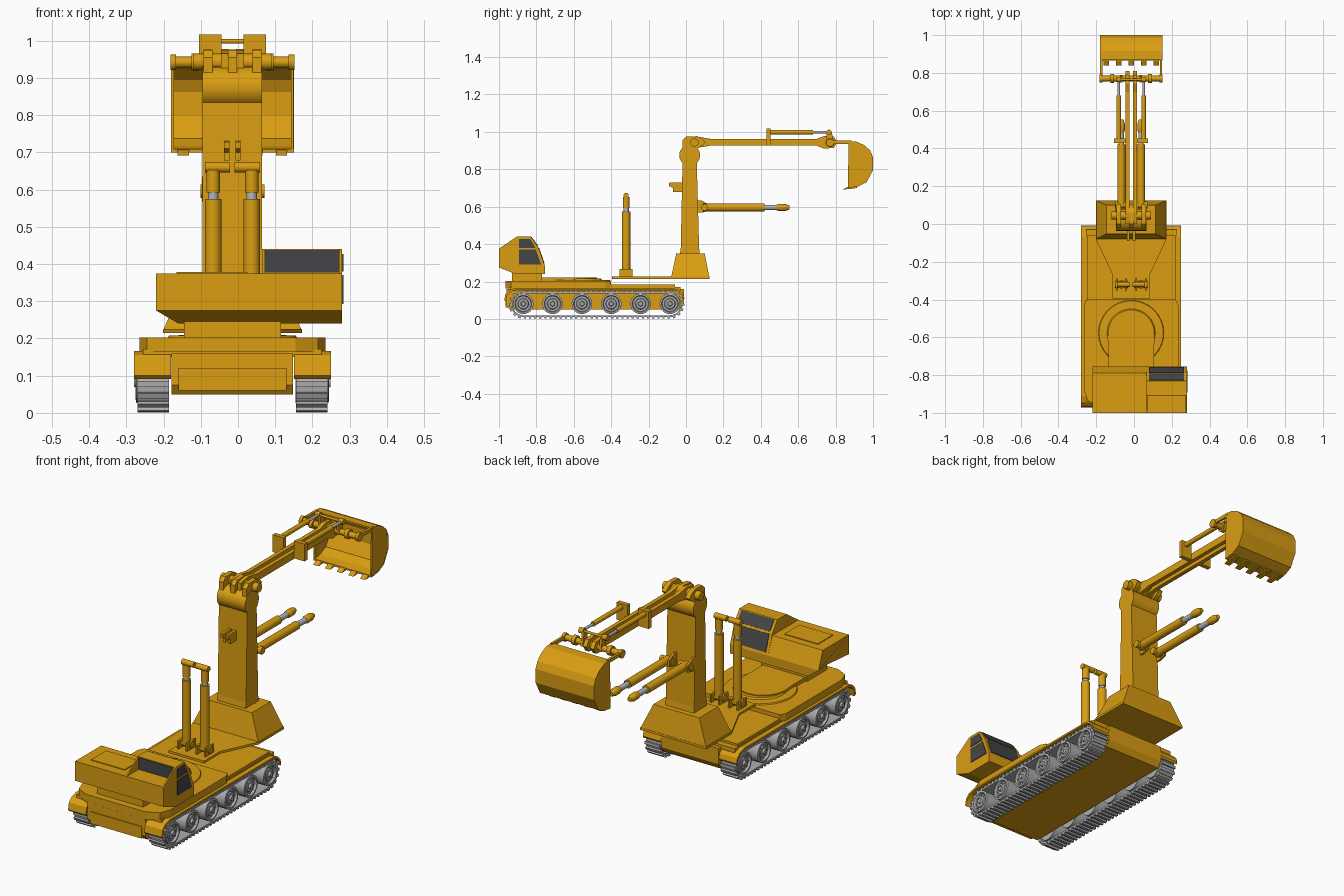
import bpy, bmesh, math
from mathutils import Vector

if "Cube" in bpy.data.objects:
    bpy.data.objects.remove(bpy.data.objects["Cube"])

CX = -0.015  # centre line of the machine


def mat(name, rgb):
    m = bpy.data.materials.new(name)
    m.diffuse_color = (*rgb, 1)
    m.use_nodes = True
    m.node_tree.nodes["Principled BSDF"].inputs["Base Color"].default_value = m.diffuse_color
    return m


YELLOW = mat("yellow_paint", (0.70, 0.34, 0.006))
STEEL = mat("track_steel", (0.42, 0.42, 0.43))
CHROME = mat("rod_metal", (0.45, 0.46, 0.50))
GLASS = mat("dark_glass", (0.06, 0.06, 0.065))


def finish(name, bm, m, smooth=False):
    bmesh.ops.recalc_face_normals(bm, faces=bm.faces)
    me = bpy.data.meshes.new(name)
    bm.to_mesh(me)
    bm.free()
    me.materials.append(m)
    ob = bpy.data.objects.new(name, me)
    ob.location.x = CX
    bpy.context.collection.objects.link(ob)
    if smooth:
        bpy.ops.object.select_all(action='DESELECT')
        ob.select_set(True)
        bpy.context.view_layer.objects.active = ob
        bpy.ops.object.shade_smooth_by_angle(angle=math.radians(35))
    return ob


def loft(name, a, b, m=YELLOW):
    """Closed solid between two equal rings of points."""
    bm = bmesh.new()
    va, vb = [bm.verts.new(p) for p in a], [bm.verts.new(p) for p in b]
    n = len(a)
    bm.faces.new(va)
    bm.faces.new(vb[::-1])
    for i in range(n):
        j = (i + 1) % n
        bm.faces.new((va[i], vb[i], vb[j], va[j]))
    return finish(name, bm, m)


def prism(name, pts, x0, x1, m=YELLOW):
    """Side (y, z) profile extruded across x."""
    return loft(name, [(x0, y, z) for y, z in pts], [(x1, y, z) for y, z in pts], m)


def slab(name, pts, z0, z1, m=YELLOW):
    """Plan (x, y) outline extruded up z."""
    return loft(name, [(x, y, z0) for x, y in pts], [(x, y, z1) for x, y in pts], m)


def box(name, x0, x1, y0, y1, z0, z1, m=YELLOW):
    return prism(name, [(y0, z0), (y1, z0), (y1, z1), (y0, z1)], x0, x1, m)


def lathe(name, p, axis, prof, m=YELLOW, n=24):
    """Revolve (radius, distance) profile around an axis starting at p."""
    d = Vector(axis)
    u = d.orthogonal().normalized()
    v = d.cross(u)
    bm = bmesh.new()
    rings = []
    for r, h in prof:
        rings.append([bm.verts.new(Vector(p) + d * h + (u * math.cos(t) + v * math.sin(t)) * r)
                      for t in (2 * math.pi * i / n for i in range(n))])
    for a, b in zip(rings, rings[1:]):
        for i in range(n):
            j = (i + 1) % n
            bm.faces.new((a[i], a[j], b[j], b[i]))
    bm.faces.new(rings[0])
    bm.faces.new(rings[-1])
    return finish(name, bm, m, True)


def bar(name, x0, x1, y, z, r, m=YELLOW):
    return lathe(name, (x0, y, z), (1, 0, 0), [(r, 0), (r, x1 - x0)], m)


# Hull, deck and swing ring
prism("hull", [(-.96, .075), (-.94, .05), (-.03, .05), (-.01, .08), (-.01, .16), (-.96, .16)], -.163, .163)
box("hull_front_plate", -.145, .145, -.965, -.95, .06, .12)
box("deck", -.24, .24, -.94, -.03, .15, .172)
box("rear_deck", -.235, .235, -.42, -.06, .165, .183)
slab("front_deck", [(-.235, -.40), (-.25, -.43), (-.25, -.88), (-.23, -.935), (-.17, -.965), (.17, -.965),
                    (.23, -.935), (.25, -.88), (.25, -.43), (.235, -.40)], .163, .203)
lathe("swing_ring", (0, -.577, .2), (0, 0, 1), [(.175, 0), (.17, .008), (.128, .009), (.122, .017)], n=32)
slab("swing_platform", [(-.12, -.93), (.12, -.93), (.12, -.66)] +
     [(.125 * math.cos(t), -.60 + .125 * math.sin(t)) for t in (math.pi * i / 10 for i in range(11))] +
     [(-.12, -.66)], .2, .222)
box("house_neck", -.13, .13, -.93, -.77, .2, .245)

# Running gear on both sides
R, ZC, Y0, Y1 = .065, .078, -.87, -.086
STRAIGHT, ARC = Y1 - Y0, math.pi * R


def track_point(s):
    """Position and outward direction along the track loop."""
    s %= 2 * (STRAIGHT + ARC)
    if s < STRAIGHT:
        return Y0 + s, ZC - R, -math.pi / 2
    s -= STRAIGHT
    if s < ARC:
        a = -math.pi / 2 + s / R
        return Y1 + R * math.cos(a), ZC + R * math.sin(a), a
    s -= ARC
    if s < STRAIGHT:
        return Y1 - s, ZC + R, math.pi / 2
    a = math.pi / 2 + (s - STRAIGHT) / R
    return Y0 + R * math.cos(a), ZC + R * math.sin(a), a


N = 72
fender = [(-.972, .10), (-.965, .135), (-.945, .155), (-.91, .166), (-.07, .166), (-.035, .155), (-.015, .135), (-.008, .11)]
for s, side in ((-1, "left"), (1, "right")):
    bm = bmesh.new()
    for i in range(N):
        step = 2 * (STRAIGHT + ARC) / N
        # a thin link followed by a raised grouser
        for s0, s1, lo, hi in ((0, 1, -.006, .003), (.1, .55, 0, .012)):
            vs = []
            for x in (.171, .255):
                for f, h in ((s0, lo), (s1, lo), (s1, hi), (s0, hi)):
                    y, z, a = track_point((i + f) * step)
                    vs.append(bm.verts.new((s * x, y + h * math.cos(a), z + h * math.sin(a))))
            for q in ((0, 1, 2, 3), (4, 5, 6, 7), (0, 1, 5, 4), (1, 2, 6, 5), (2, 3, 7, 6), (3, 0, 4, 7)):
                bm.faces.new([vs[k] for k in q])
    finish(side + "_track", bm, STEEL)
    prism(side + "_fender", fender + [(y * .985 - .005, z - .009) for y, z in fender[::-1]], s * .165, s * .265)
    for i in range(6):
        y = Y0 + STRAIGHT * i / 5
        lathe(f"{side}_wheel_{i}", (s * .17, y, ZC + .003), (s, 0, 0),
              [(.055, 0), (.055, .088), (.045, .09), (.041, .078), (.03, .078), (.026, .084), (.014, .084), (.011, .094)], STEEL)
        for k in range(8):
            a = k * math.pi / 4
            lathe(f"{side}_wheel_{i}_bolt_{k}", (s * .245, y + .035 * math.cos(a), ZC + .003 + .035 * math.sin(a)),
                  (s, 0, 0), [(.004, 0), (.004, .008)], STEEL, 6)

# Engine house with a chamfered lower left edge
house = prism("engine_house", [(-1, .275), (-1, .375), (-.79, .375), (-.755, .285), (-.755, .24), (-.91, .24)], -.205, .295)
for v in house.data.vertices:
    if v.co.z < .25 and v.co.x < 0:
        v.co.x += .06
box("roof_panel", -.15, .04, -.95, -.83, .374, .379)

# Cab and windows
prism("cab", [(-.905, .24), (-.905, .44), (-.83, .44), (-.79, .385), (-.755, .285), (-.755, .24)], .08, .295)
for x in (.08, .288):
    prism("cab_rear_fin", [(-1, .375), (-.905, .44), (-.905, .375)], x, x + .007)
box("cab_rear_window", .088, .287, -.909, -.903, .377, .437, GLASS)
prism("side_window_upper", [(-.893, .38), (-.805, .38), (-.832, .427), (-.893, .427)], .29, .298, GLASS)
prism("side_window_lower", [(-.893, .292), (-.775, .292), (-.803, .37), (-.893, .37)], .29, .298, GLASS)
for name, a, b in (("upper", (-.828, .437), (-.793, .389)), ("lower", (-.788, .379), (-.759, .297))):
    n = Vector((a[1] - b[1], b[0] - a[0])).normalized() * .003
    prism("windshield_" + name, [a, b, (b[0] + n.x, b[1] + n.y), (a[0] + n.x, a[1] + n.y)], .095, .28, GLASS)

# Boom foot and boom
slab("boom_base_plate", [(-.1, -.395), (.1, -.395), (.1, -.265), (.187, -.08), (.187, .125), (-.187, .125),
                         (-.187, -.08), (-.1, -.265)], .214, .226)
loft("boom_foot", [(-.187, -.08, .22), (.187, -.08, .22), (.187, .125, .22), (-.187, .125, .22)],
     [(-.13, -.052, .35), (.13, -.052, .35), (.13, .1, .35), (-.13, .1, .35)])
prism("boom", [(-.045, .25), (-.028, .38), (-.018, .86), (.057, .86), (.07, .38), (.085, .25)], -.08, .08)
bar("boom_head", -.08, .08, .02, .875, .056)
for x in (-.078, -.012, .054):
    prism("boom_cheek", [(-.02, .88), (-.02, .955), (0, .975), (.06, .977), (.085, .965), (.105, .945),
                         (.085, .925), (.06, .912), (.06, .88)], x, x + .024)
bar("arm_pivot_pin", -.105, .105, .045, .943, .022)
for s in (-1, 1):
    prism("boom_rear_lug", [(-.09, .728), (-.015, .73), (-.015, .68), (-.07, .678), (-.07, .70), (-.09, .71)],
          s * .008, s * .022)

# Arm: twin beams with a pivot at the tip, and cylinder brackets
for s in (-1, 1):
    prism("arm_beam", [(.0, .965), (.06, .975), (.13, .963), (.70, .963), (.74, .978), (.79, .975), (.81, .945),
                       (.79, .915), (.74, .910), (.70, .926), (.13, .926), (.06, .915), (0, .92)], s * .01, s * .031)
    box("arm_bracket", s * .03, s * .09, .43, .452, .928, 1.017)
    lathe("bucket_cylinder", (s * .066, .44, .998), (0, 1, 0), [(.012, 0), (.012, .24)], n=16)
    lathe("bucket_rod", (s * .066, .67, .998), (0, 1, 0), [(.007, 0), (.007, .1)], CHROME, 12)
    bar("bucket_rod_eye", s * .066 - .013, s * .066 + .013, .765, .998, .014)
    prism("bucket_link", [(.75, .998), (.78, .998), (.79, .93), (.755, .93)], s * .045, s * .058)
    bar("bucket_bar_end", s * .159 - .008, s * .159 + .008, .77, .942, .021)
    bar("bucket_bar_collar", s * .1 - .01, s * .1 + .01, .77, .942, .024)
    prism("bucket_side_link", [(.77, .953), (.885, .953), (.885, .935), (.77, .935)], s * .152, s * .164)
bar("link_pin", -.07, .07, .765, .998, .006)
bar("bucket_bar", -.165, .165, .77, .942, .015)

# Bucket shell, side plates and teeth
shell = [(.87, .95), (.915, .947), (.955, .928), (.985, .90), (1, .865), (1, .795), (.965, .73), (.92, .708), (.865, .70)]
inner = [(y - .01 if y > .9 else y, z + (.825 - z) * .07) for y, z in shell]
prism("bucket_shell", shell + inner[::-1], -.165, .165)
for s in (-1, 1):
    prism("bucket_side", shell, s * .157, s * .1645)
for i in range(5):
    x = -.132 + i * .066
    prism("bucket_tooth", [(.915, .711), (.87, .709), (.838, .692), (.87, .694), (.915, .700)], x - .015, x + .015)

# Boom and arm cylinders on both sides
for s in (-1, 1):
    x = s * .052
    box("lift_mount", x - .028, x - .02, -.355, -.285, .222, .268)
    box("lift_mount", x + .02, x + .028, -.355, -.285, .222, .268)
    bar("lift_base_pin", x - .034, x + .034, -.32, .25, .018)
    lathe("lift_cylinder", (x, -.32, .245), (0, 0, 1), [(.022, 0), (.022, .33)])
    lathe("lift_rod", (x, -.32, .57), (0, 0, 1), [(.014, 0), (.014, .03)], CHROME)
    lathe("lift_head", (x, -.32, .592), (0, 0, 1), [(.018, 0), (.018, .06)])
    bar("lift_head_bar", min(s * .006, s * .074), max(s * .006, s * .074), -.32, .66, .014)
    prism("arm_cylinder_lug", [(.05, .635), (.085, .632), (.125, .61), (.125, .578), (.085, .568), (.05, .57)],
          x - .03, x - .02)
    bar("arm_cylinder_pin", x - .034, x + .034, .1, .596, .018)
    lathe("arm_cylinder", (x, .09, .596), (0, 1, 0), [(.021, 0), (.021, .33)])
    lathe("arm_rod", (x, .415, .596), (0, 1, 0), [(.014, 0), (.014, .075)], CHROME)
    lathe("arm_rod_head", (x, .485, .596), (0, 1, 0), [(.015, 0), (.019, .012), (.019, .045), (.011, .068)])
